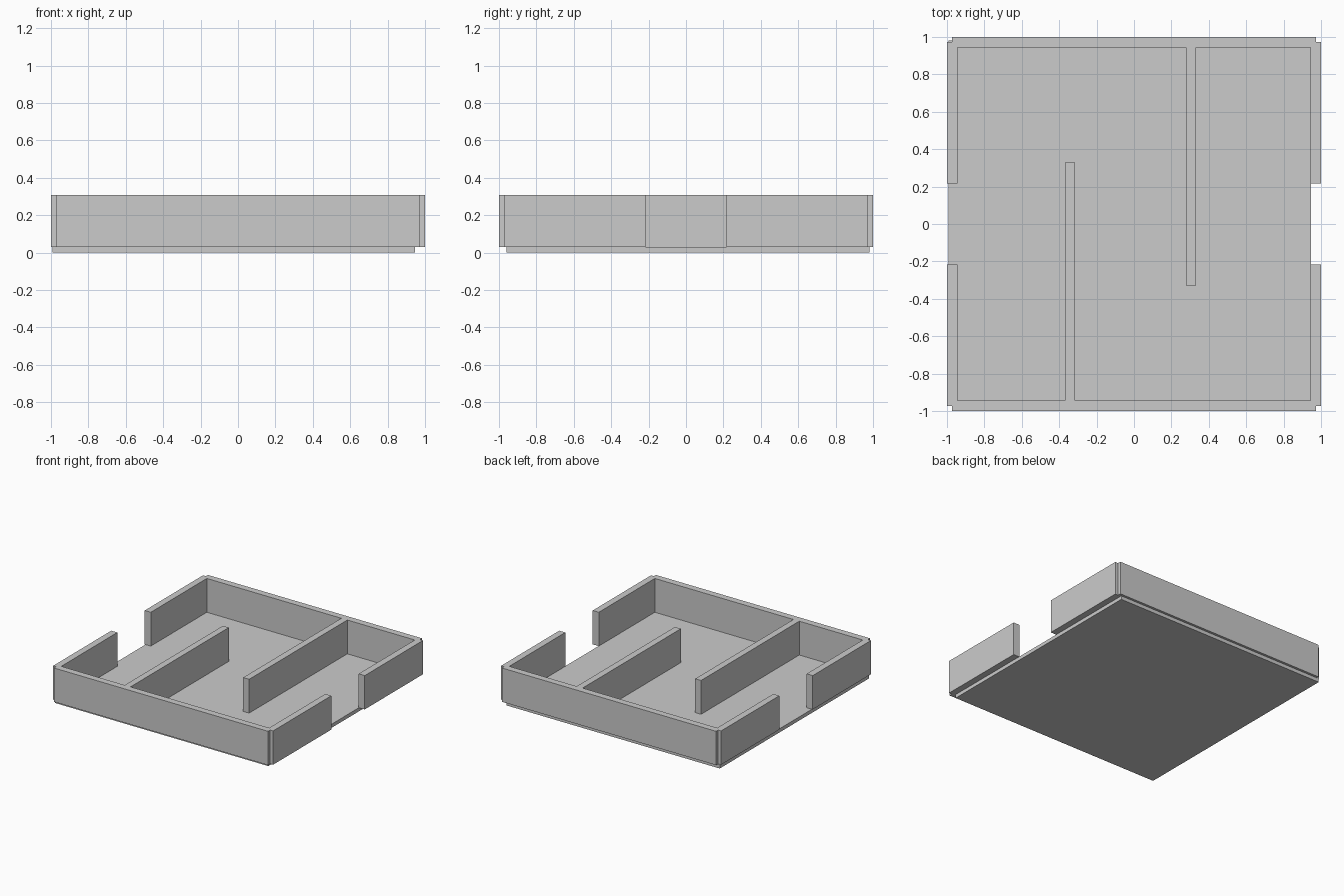
import bpy, bmesh

if "Cube" in bpy.data.objects:
    bpy.data.objects.remove(bpy.data.objects["Cube"])

FLOOR_TOP, WALL_TOP = 0.03, 0.308


def extrude_outline(name, pts, z0, z1):
    """Closed flat outline raised into a solid."""
    bm = bmesh.new()
    face = bm.faces.new([bm.verts.new((x, y, z0)) for x, y in pts])
    ext = bmesh.ops.extrude_face_region(bm, geom=[face], use_keep_orig=True)
    top = [v for v in ext["geom"] if isinstance(v, bmesh.types.BMVert)]
    bmesh.ops.translate(bm, verts=top, vec=(0, 0, z1 - z0))
    bmesh.ops.recalc_face_normals(bm, faces=bm.faces[:])
    mesh = bpy.data.meshes.new(name)
    bm.to_mesh(mesh)
    bm.free()
    obj = bpy.data.objects.new(name, mesh)
    bpy.context.collection.objects.link(obj)
    return obj


def wall_outline(p0, p1, turn):
    """Outer wall with two side returns and an inner partition from p0 to p1."""
    out, notch, inn, gap, tip = 1.0, 0.973, 0.945, 0.217, 0.33
    right = [(notch, -out), (notch, -notch), (out, -notch),
             (out, -gap), (inn, -gap), (inn, -inn)]
    partition = [(p1, -inn), (p1, tip), (p0, tip), (p0, -inn)]
    left = [(-x, y) for x, y in reversed(right)]
    return [(turn * x, turn * y) for x, y in right + partition + left]


# Floor slab, slightly offset under the walls
extrude_outline("floor", [(-0.993, -0.96), (0.947, -0.96),
                          (0.947, 0.98), (-0.993, 0.98)], 0, FLOOR_TOP)

# Front and back wall halves, leaving a doorway on each side
extrude_outline("front_walls", wall_outline(-0.368, -0.315, 1), FLOOR_TOP, WALL_TOP)
extrude_outline("back_walls", wall_outline(-0.332, -0.278, -1), FLOOR_TOP, WALL_TOP)
